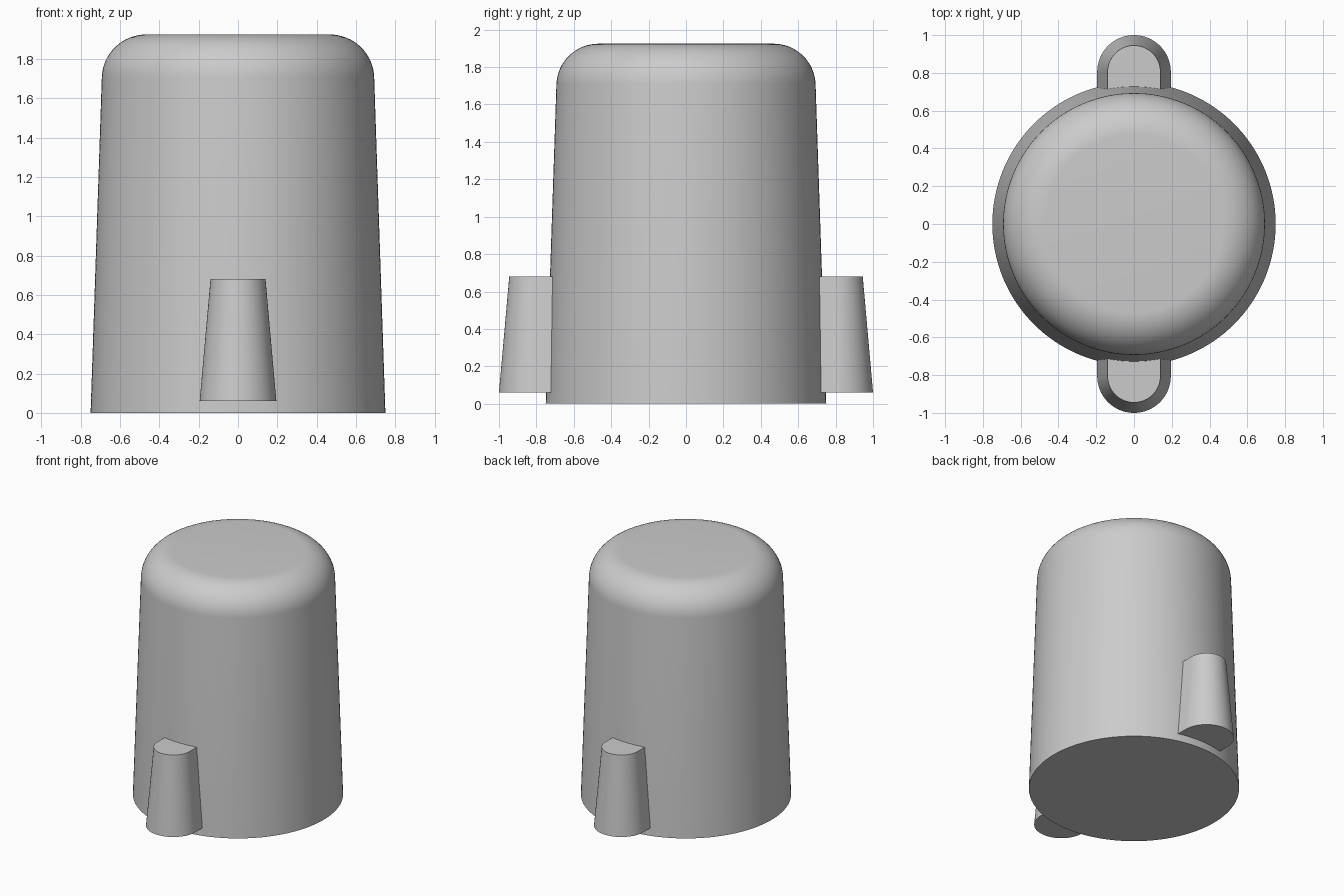
import bpy, bmesh, math

cube = bpy.data.objects.get("Cube")
if cube:
    bpy.data.objects.remove(cube, do_unlink=True)

grey = bpy.data.materials.new("plain_grey")
grey.use_nodes = True
COLOUR = (0.6, 0.6, 0.6, 1)
grey.diffuse_color = COLOUR
grey.node_tree.nodes["Principled BSDF"].inputs["Base Color"].default_value = COLOUR


def loft(name, rings, smooth_angle):
    """Skin a stack of matching closed rings and cap both ends."""
    bm = bmesh.new()
    loops = [[bm.verts.new(p) for p in ring] for ring in rings]
    for low, high in zip(loops, loops[1:]):
        for i in range(len(low)):
            j = (i + 1) % len(low)
            bm.faces.new((low[i], low[j], high[j], high[i]))
    bm.faces.new(loops[0][::-1])
    bm.faces.new(loops[-1])
    bmesh.ops.recalc_face_normals(bm, faces=bm.faces)
    mesh = bpy.data.meshes.new(name)
    bm.to_mesh(mesh)
    bm.free()
    mesh.materials.append(grey)
    obj = bpy.data.objects.new(name, mesh)
    bpy.context.collection.objects.link(obj)
    bpy.ops.object.select_all(action='DESELECT')
    obj.select_set(True)
    bpy.context.view_layer.objects.active = obj
    bpy.ops.object.shade_smooth_by_angle(angle=math.radians(smooth_angle))
    return obj


def circle(radius, z, sides=128):
    return [(radius * math.cos(math.tau * i / sides),
             radius * math.sin(math.tau * i / sides), z) for i in range(sides)]


def tongue(radius, z, side, centre=0.805, root=0.68, steps=32):
    """Half-round outline whose straight flanks run into the body."""
    arc = [(radius * math.cos(math.pi * i / steps),
            centre + radius * math.sin(math.pi * i / steps)) for i in range(steps + 1)]
    outline = [(radius, root)] + arc + [(-radius, root)]
    return [(side * x, side * y, z) for x, y in outline]


# Tapered body with a rounded shoulder and flat top
HEIGHT, FILLET, TOP_RADIUS = 1.925, 0.225, 0.693
taper = math.atan2(0.75 - TOP_RADIUS, HEIGHT - FILLET)
profile = [(0.75, 0)]
for i in range(17):
    a = taper + (math.pi / 2 - taper) * i / 16
    profile.append((TOP_RADIUS - FILLET + FILLET * math.cos(a),
                    HEIGHT - FILLET + FILLET * math.sin(a)))
loft("body", [circle(r, z) for r, z in profile], 30)

# Tapered lugs on the front and back
for name, side in (("front_lug", -1), ("back_lug", 1)):
    loft(name, [tongue(0.195, 0.06, side), tongue(0.14, 0.68, side)], 30)
